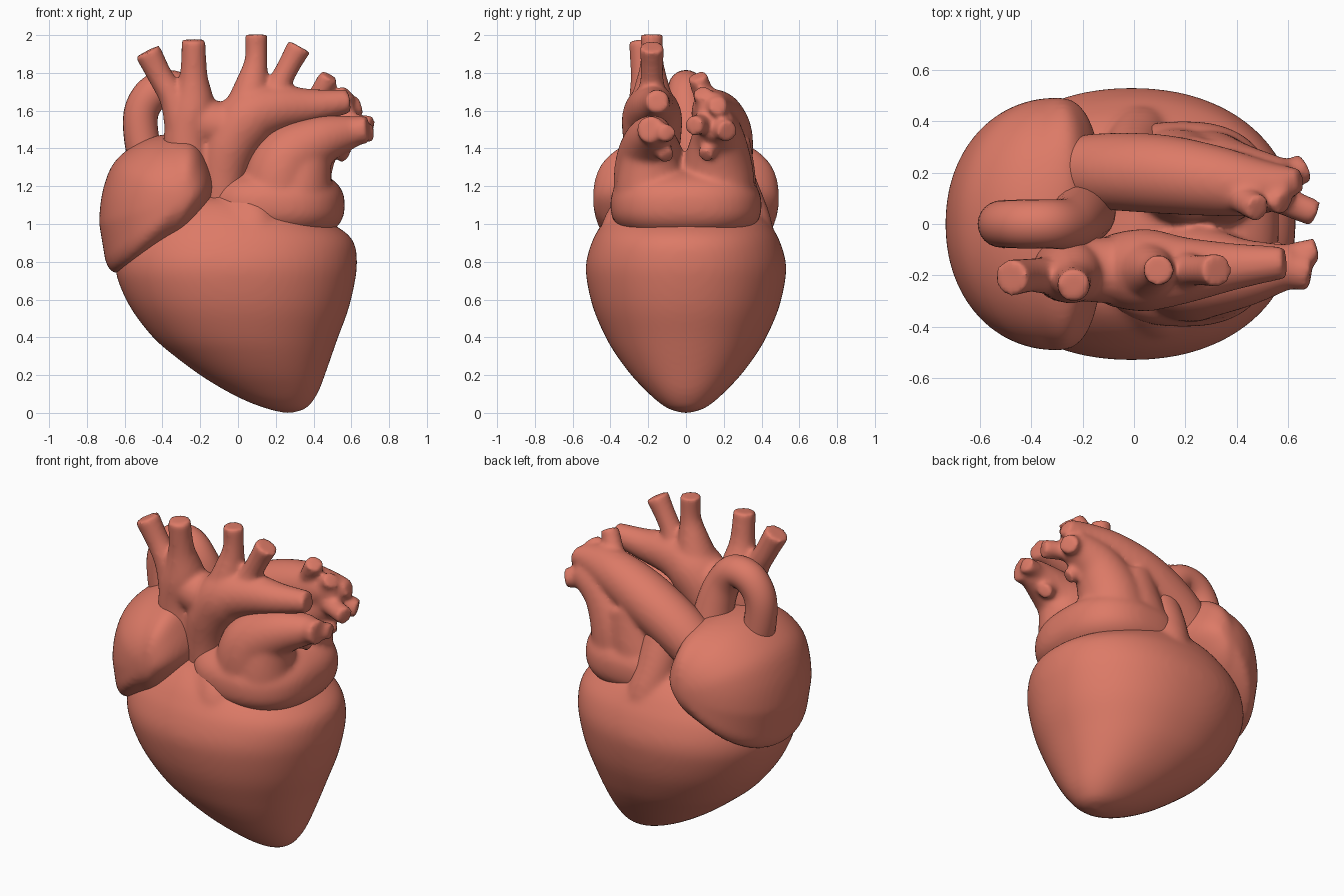
import bpy, bmesh, math
from mathutils import Vector

mat = bpy.data.materials.new("salmon_red")
mat.diffuse_color = (0.72, 0.195, 0.135, 1)


def spline(pts, steps=6):
    """Catmull-Rom through tuples of any length."""
    out = []
    for i in range(len(pts) - 1):
        a, b, c, d = (pts[max(0, min(len(pts) - 1, i + k))] for k in (-1, 0, 1, 2))
        for s in range(steps):
            t = s / steps
            out.append([0.5 * (2 * q + (r - p) * t + (2 * p - 5 * q + 4 * r - w) * t * t
                               + (3 * q - p - 3 * r + w) * t ** 3)
                        for p, q, r, w in zip(a, b, c, d)])
    out.append(list(pts[-1]))
    return out


def skin(bm, rings):
    """Join rings of points into a closed surface."""
    rows = [[bm.verts.new(p) for p in r] for r in rings]
    n = len(rows[0])
    for a, b in zip(rows, rows[1:]):
        for i in range(n):
            j = (i + 1) % n
            bm.faces.new((a[i], a[j], b[j], b[i]))
    bm.faces.new(rows[0][::-1])
    bm.faces.new(rows[-1])


def tube(bm, pts, n=24):
    """Round vessel through (x, y, z, radius) points."""
    pts = spline(pts)
    pos = [Vector(p[:3]) for p in pts]
    rings, side = [], None
    for i, c in enumerate(pos):
        d = (pos[min(i + 1, len(pos) - 1)] - pos[max(i - 1, 0)]).normalized()
        if side is None:
            side = d.orthogonal()
        side = (side - d * side.dot(d)).normalized()
        up = d.cross(side)
        r = pts[i][3]
        rings.append([c + r * (math.cos(t) * side + math.sin(t) * up)
                      for t in (2 * math.pi * k / n for k in range(n))])
    skin(bm, rings)


def blob(bm, centre, half, power):
    """Rounded box."""
    vs = bmesh.ops.create_uvsphere(bm, u_segments=64, v_segments=40, radius=1)["verts"]
    for v in vs:
        c = v.co / sum(abs(k) ** power for k in v.co) ** (1 / power)
        v.co = Vector(centre) + Vector((c.x * half[0], c.y * half[1], c.z * half[2]))


def finish(name, bm, voxel=None, smooth=8):
    bmesh.ops.recalc_face_normals(bm, faces=bm.faces)
    me = bpy.data.meshes.new(name)
    bm.to_mesh(me)
    bm.free()
    ob = bpy.data.objects.new(name, me)
    bpy.context.collection.objects.link(ob)
    bpy.context.view_layer.objects.active = ob
    ob.select_set(True)
    if voxel:  # fuse overlapping pieces, then soften the joins
        m = ob.modifiers.new("fuse", 'REMESH')
        m.mode, m.voxel_size = 'VOXEL', voxel
        s = ob.modifiers.new("soften", 'SMOOTH')
        s.factor, s.iterations = 0.5, smooth
        for k in ("fuse", "soften"):
            bpy.ops.object.modifier_apply(modifier=k)
    ob.data.materials.clear()
    ob.data.materials.append(mat)
    for p in ob.data.polygons:
        p.use_smooth = True
    ob.select_set(False)


# ventricles: z, left x, right x, half depth
levels = [(0.0, 0.24, 0.29, 0.02), (0.02, 0.16, 0.355, 0.09), (0.06, 0.05, 0.395, 0.15),
          (0.12, -0.07, 0.43, 0.215), (0.2, -0.2, 0.46, 0.29), (0.3, -0.335, 0.495, 0.365),
          (0.4, -0.45, 0.53, 0.425), (0.55, -0.565, 0.585, 0.49), (0.7, -0.635, 0.62, 0.525),
          (0.8, -0.65, 0.63, 0.528), (0.9, -0.63, 0.615, 0.5), (0.97, -0.58, 0.55, 0.465),
          (1.05, -0.48, 0.4, 0.41), (1.12, -0.38, 0.25, 0.33), (1.16, -0.25, 0.1, 0.22)]
bm = bmesh.new()
rings = []
for z, x0, x1, h in spline(levels, 4):
    ring = []
    for k in range(72):
        t = 2 * math.pi * k / 72
        c, s = math.cos(t), math.sin(t)
        f = (abs(c) ** 2.15 + abs(s) ** 2.15) ** (-1 / 2.15)
        ring.append(((x0 + x1) / 2 + (x1 - x0) / 2 * c * f, h * s * f, z))
    rings.append(ring)
skin(bm, rings)
# ridge between the atria at the back, and outflow at the front
tube(bm, [(0.0, 0.2, 1.35, .12), (0.0, 0.28, 1.15, .12), (0.03, 0.35, 0.98, .11), (0.06, 0.38, 0.82, .08)])
tube(bm, [(-0.03, -0.18, 1.15, .11), (0.04, -0.25, 1.07, .13), (0.09, -0.32, 0.97, .13), (0.1, -0.36, 0.82, .1)])
finish("ventricles", bm, 0.016, 14)

# right atrium: front outline shrinking towards front and back
outline = [(-0.735, 1.0), (-0.71, 1.2), (-0.635, 1.35), (-0.46, 1.46), (-0.25, 1.465), (-0.16, 1.35),
           (-0.12, 1.19), (-0.19, 1.04), (-0.34, 0.87), (-0.5, 0.78), (-0.65, 0.74), (-0.71, 0.83)]
loop = spline(outline[-2:] + outline + outline[:2], 6)[12:-13]
bm = bmesh.new()
rings = []
for k in range(1, 48):
    a = -math.pi / 2 + math.pi * k / 48
    c, s = math.cos(a), math.sin(a)
    ring = []
    for x, z in loop:
        p = 2.1 if x < -0.4 else 2.1 + 0.5 * min(1, (x + 0.4) / 0.15)  # rounder on the outer side
        f = (abs(c) ** p + abs(s) ** p) ** (-1 / p)
        ring.append((-0.3 + (x + 0.3) * c * f, 0.492 * s * f, 1.13 + (z - 1.13) * c * f))
    rings.append(ring)
skin(bm, rings)
finish("right_atrium", bm, 0.016, 6)

# aorta with neck branches, and the forked upper vein
bm = bmesh.new()
Y = -0.18
tube(bm, [(-0.08, Y, 1.02, .1), (-0.08, Y, 1.25, .125), (-0.04, Y, 1.42, .15), (0.06, Y, 1.56, .16),
          (0.2, Y, 1.61, .13), (0.4, -0.165, 1.625, .09), (0.59, -0.15, 1.65, .062)])
tube(bm, [(0.05, Y, 1.58, .14), (0.075, Y, 1.74, .09), (0.095, Y, 1.87, .06), (0.095, Y, 2.003, .06)])
tube(bm, [(0.18, Y, 1.62, .11), (0.22, Y, 1.74, .066), (0.27, Y, 1.84, .06), (0.325, Y, 1.94, .067)])
tube(bm, [(-0.26, -0.18, 1.25, .13), (-0.27, -0.18, 1.45, .125), (-0.24, -0.19, 1.62, .12),
          (-0.235, -0.22, 1.79, .074), (-0.235, -0.24, 1.975, .064)])
tube(bm, [(-0.28, -0.19, 1.5, .11), (-0.34, -0.2, 1.66, .075), (-0.41, -0.2, 1.78, .066),
          (-0.48, -0.21, 1.915, .072)])
tube(bm, [(-0.22, -0.18, 1.55, .12), (-0.1, -0.18, 1.52, .13), (0, Y, 1.52, .13)])
finish("aorta_and_upper_vein", bm, 0.014)

# left atrium with front and back lung vessels
bm = bmesh.new()
blob(bm, (0.19, 0, 1.1), (0.375, 0.4, 0.2), 2.5)
tube(bm, [(0.24, -0.18, 1.02, .16), (0.21, -0.19, 1.16, .19), (0.26, -0.19, 1.33, .185),
          (0.43, -0.19, 1.44, .135), (0.63, -0.16, 1.495, .08)])
tube(bm, [(0.3, -0.19, 1.1, .19), (0.32, -0.19, 1.25, .175), (0.36, -0.19, 1.4, .14)])
tube(bm, [(0.28, 0.17, 1.1, .2), (0.32, 0.17, 1.3, .185), (0.43, 0.17, 1.46, .14), (0.6, 0.16, 1.54, .09)])
tube(bm, [(0.1, 0.18, 1.05, .2), (0.18, 0.18, 1.25, .19), (0.22, 0.18, 1.45, .16)])
tube(bm, [(-0.32, 0.2, 1.2, .13), (-0.12, 0.205, 1.36, .15), (0.1, 0.195, 1.48, .155),
          (0.3, 0.17, 1.56, .14), (0.47, 0.145, 1.6, .115), (0.61, 0.15, 1.62, .075)])
tube(bm, [(0.28, -0.15, 1.14, .13), (0.28, 0.15, 1.14, .13)])
# small stub branches: start, end, radius
for a, b, r in [((0.38, 0.12, 1.6), (0.485, 0.06, 1.785), .055), ((0.48, 0.12, 1.6), (0.585, 0.08, 1.7), .05),
                ((0.55, 0.16, 1.6), (0.65, 0.17, 1.63), .055), ((0.55, 0.17, 1.52), (0.67, 0.22, 1.49), .06),
                ((0.5, 0.12, 1.54), (0.71, 0.04, 1.52), .055), ((0.46, 0.15, 1.46), (0.575, 0.1, 1.36), .045),
                ((0.55, -0.17, 1.49), (0.69, -0.19, 1.5), .075), ((0.5, -0.15, 1.48), (0.715, -0.1, 1.48), .05),
                ((0.46, -0.15, 1.44), (0.575, -0.1, 1.355), .045)]:
    tube(bm, [(*a, r), (*b, r)], 16)
finish("left_atrium_and_lung_vessels", bm, 0.014, 14)

# looping vein over the right atrium
bm = bmesh.new()
tube(bm, [(-0.46, 0, 1.25, .1), (-0.51, 0, 1.45, .093), (-0.51, 0, 1.6, .092), (-0.44, 0, 1.7, .095),
          (-0.335, 0, 1.715, .095), (-0.26, 0, 1.63, .1), (-0.22, 0.02, 1.5, .11), (-0.2, 0.05, 1.3, .13)])
finish("looping_vein", bm)
